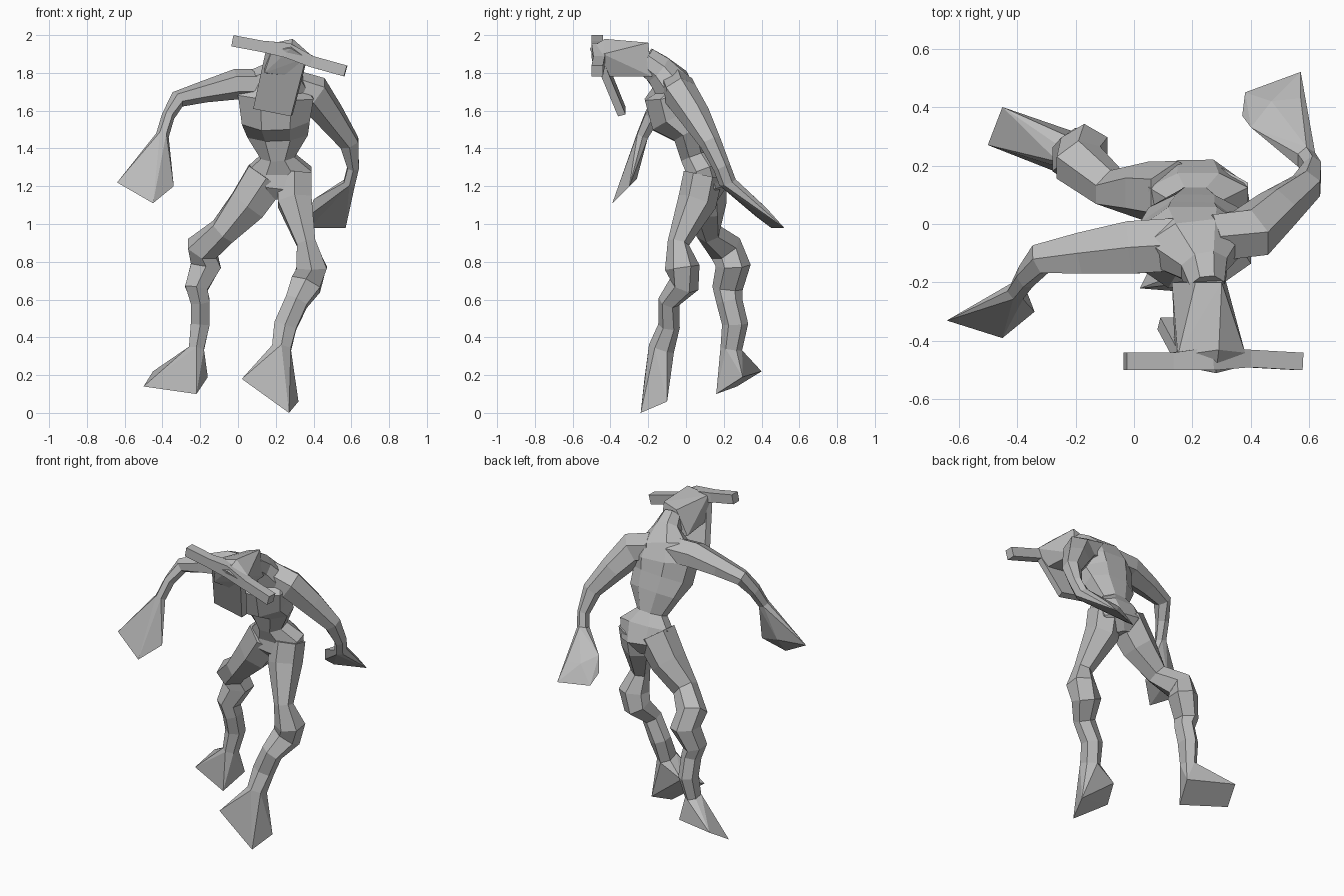
import bpy
import bmesh
from math import cos, sin, pi
from mathutils import Vector

default_cube = bpy.data.objects.get("Cube")
if default_cube:
    bpy.data.objects.remove(default_cube, do_unlink=True)

CM = 0.01  # all measurements below are in hundredths of a unit

clay = bpy.data.materials.new("plain grey")
clay.use_nodes = True
grey = (0.5, 0.5, 0.5, 1.0)
clay.diffuse_color = grey
clay.node_tree.nodes["Principled BSDF"].inputs["Base Color"].default_value = grey


def finish(name, bm):
    """Turn a bmesh into a flat shaded object with outward normals."""
    bmesh.ops.recalc_face_normals(bm, faces=bm.faces)
    mesh = bpy.data.meshes.new(name)
    bm.to_mesh(mesh)
    bm.free()
    mesh.materials.append(clay)
    body_part = bpy.data.objects.new(name, mesh)
    bpy.context.collection.objects.link(body_part)
    return body_part


def ring_points(centre, tangent, reference, width, depth, sides):
    """Points of an elliptical cross-section square to the tangent."""
    across = (reference - tangent * reference.dot(tangent)).normalized()
    along = tangent.cross(across)
    points = []
    for i in range(sides):
        angle = 2 * pi * (i + 0.5) / sides
        points.append(centre + across * width * cos(angle) + along * depth * sin(angle))
    return points


def tube(name, stations, reference, sides=6):
    """Loft through stations (x, y, z, half width, half depth); return the last ring."""
    centres = [Vector(s[:3]) * CM for s in stations]
    reference = Vector(reference)
    swell = 1 / cos(pi / sides)  # flats reach the stated half sizes
    bm = bmesh.new()
    rings = []
    for i, station in enumerate(stations):
        before = centres[max(i - 1, 0)]
        after = centres[min(i + 1, len(centres) - 1)]
        tangent = (after - before).normalized()
        width, depth = (r * CM * swell for r in station[3:])
        points = ring_points(centres[i], tangent, reference, width, depth, sides)
        rings.append([bm.verts.new(p) for p in points])
    for low, high in zip(rings, rings[1:]):
        for i in range(sides):
            j = (i + 1) % sides
            bm.faces.new((low[i], low[j], high[j], high[i]))
    bm.faces.new(rings[0])
    bm.faces.new(rings[-1])
    last_ring = [v.co / CM for v in rings[-1]]
    finish(name, bm)
    return last_ring


def hull(name, points):
    """Faceted solid wrapped around a few corner points."""
    bm = bmesh.new()
    verts = [bm.verts.new(Vector(p) * CM) for p in points]
    result = bmesh.ops.convex_hull(bm, input=verts)
    loose = [v for v in result["geom_interior"] if isinstance(v, bmesh.types.BMVert)]
    bmesh.ops.delete(bm, geom=loose, context="VERTS")
    bmesh.ops.dissolve_limit(bm, angle_limit=0.03, verts=bm.verts, edges=bm.edges)
    finish(name, bm)


def limb(name, end_name, stations, reference, corners, sides=6):
    """A jointed limb that flares into a blocky hand or foot."""
    last_ring = tube(name, stations, reference, sides)
    hull(end_name, last_ring + list(corners))


SIDEWAYS = (1, 0, 0)
DEPTHWISE = (0, 1, 0)

# Hunched torso: pelvis, pinched waist, rib cage, shoulders and neck
tube("torso", [
    (20, 11, 113, 4, 6),
    (21, 11, 120, 15, 11),
    (22, 9, 129, 17, 9),
    (21, 5, 136, 9, 8),
    (21, 2, 148, 16, 9),
    (20, -5, 156, 18, 14),
    (20, -8, 168, 20, 14),
    (21, -8, 175, 17, 10),
    (24, -15, 182, 8, 8),
    (25, -22, 187, 6, 7),
], SIDEWAYS, sides=8)

# Wedge head, narrow at the nape and wide at the brow
hull("head", [
    (13, -20, 178), (31, -18, 178), (21, -20, 193), (30, -20, 196),
    (15, -45, 195), (29, -43, 198), (38, -44, 190), (28, -51, 193),
    (14, -45, 180), (33, -44, 178), (18, -49, 192), (36, -49, 188),
])

# Long flat face hanging from the brow
face_front = [(15, -49, 193), (36, -49, 188), (8, -36, 161), (28, -36, 157)]
hull("face_plate", face_front + [(x + 1, y + 4, z + 1) for x, y, z in face_front])

# Pair of drooping horns made as one bar across the brow
tube("horns", [
    (-3, -47, 197, 3, 3),
    (13, -47, 194, 3, 3),
    (26, -46, 192, 4, 4),
    (39, -46, 186, 3, 3),
    (57, -47, 181, 3, 3),
], DEPTHWISE, sides=4)

# Arm reaching out to the side
limb("right_arm", "right_hand", [
    (14, -7, 174, 9, 7),
    (-1, -8, 174, 9, 7),
    (-18, -10, 170, 7, 5),
    (-32, -12, 166, 5, 4),
    (-37, -18, 157, 4, 3),
    (-40, -23, 147, 3, 3),
], DEPTHWISE, [(-64, -33, 122), (-45, -39, 111), (-34, -30, 120), (-48, -26, 124)])

# Arm swinging down behind the body
limb("left_arm", "left_hand", [
    (27, -5, 173, 8, 8),
    (40, -3, 169, 9, 8),
    (49, 5, 157, 7, 7),
    (59, 13, 143, 5, 5),
    (61, 19, 130, 3, 4),
    (59, 22, 122, 3, 4),
], SIDEWAYS, [(57, 52, 98), (38, 45, 98), (37, 37, 104),
              (47, 42, 109), (40, 33, 113), (57, 43, 108)])

# Trailing leg with a crooked shin
limb("right_leg", "right_foot", [
    (15, 10, 125, 11, 10),
    (5, 11, 110, 10, 9),
    (-8, 12, 96, 7, 6),
    (-19, 21, 87, 8, 8),
    (-17, 25, 78, 8, 8),
    (-22, 22, 66, 6, 7),
    (-20, 23, 59, 5, 6),
    (-20, 26, 47, 5, 6),
    (-22, 24, 34, 4, 5),
], SIDEWAYS, [(-45, 40, 22), (-50, 27, 14), (-22, 16, 10), (-16, 30, 19)])

# Leading leg with a crooked shin
limb("left_leg", "left_foot", [
    (30, 9, 126, 9, 9),
    (30, 6, 112, 9, 9),
    (36, -4, 90, 5, 5),
    (39, -2, 77, 8, 8),
    (36, -1, 68, 8, 7),
    (31, -9, 59, 6, 5),
    (25, -9, 46, 6, 5),
    (23, -13, 34, 5, 6),
], SIDEWAYS, [(2, -22, 18), (27, -24, 0), (32, -10, 6), (9, -8, 24)])
